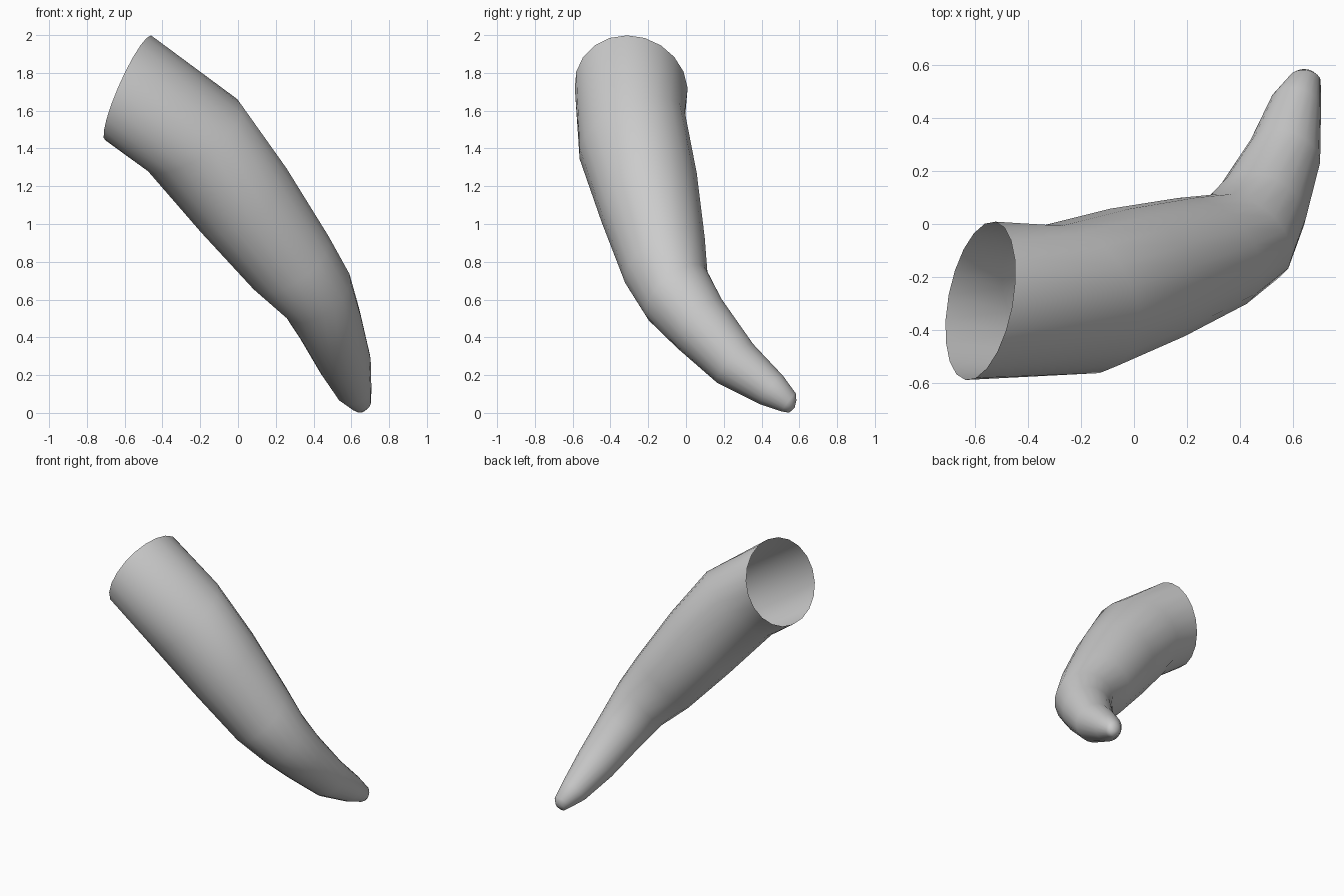
import bpy, bmesh, math
from mathutils import Vector

if "Cube" in bpy.data.objects:
    bpy.data.objects.remove(bpy.data.objects["Cube"])

SIDES = 20
# centre, ring normal, radius: from the open end to the tip
RINGS = [
    ((-.58, -.29, 1.72), (.90, -.17, -.40), .304),
    ((-.24, -.285, 1.47), (.53, .40, -.75), .307),
    ((.02, -.195, 1.14), (.54, .45, -.71), .286),
    ((.27, -.112, .81), (.50, .50, -.71), .246),
    ((.415, -.05, .632), (.47, .59, -.65), .205),
    ((.485, .072, .472), (.33, .70, -.63), .175),
    ((.567, .26, .262), (.25, .70, -.66), .140),
    ((.612, .455, .120), (.20, .77, -.60), .096),
    ((.645, .545, .055), (.10, .80, -.60), .060),
    ((.648, .565, .034), (.10, .85, -.50), .038),
]

bm = bmesh.new()
loops = []
u = Vector((0, 0, 1))
for centre, normal, r in RINGS:
    c, n = Vector(centre), Vector(normal).normalized()
    u = (u - n * u.dot(n)).normalized()      # carry the frame along without twist
    v = n.cross(u)
    loops.append([bm.verts.new(c + r * (math.cos(a) * u + math.sin(a) * v))
                  for a in (2 * math.pi * k / SIDES for k in range(SIDES))])

# tube wall
for a, b in zip(loops, loops[1:]):
    for k in range(SIDES):
        m = (k + 1) % SIDES
        bm.faces.new((a[k], a[m], b[m], b[k]))

# closed tip
tip = bm.verts.new(c + n * .012)
for k in range(SIDES):
    bm.faces.new((loops[-1][k], loops[-1][(k + 1) % SIDES], tip))

for f in bm.faces:
    f.smooth = True
mesh = bpy.data.meshes.new("curved_horn")
bm.to_mesh(mesh)
bm.free()
bpy.context.collection.objects.link(bpy.data.objects.new("curved_horn", mesh))
